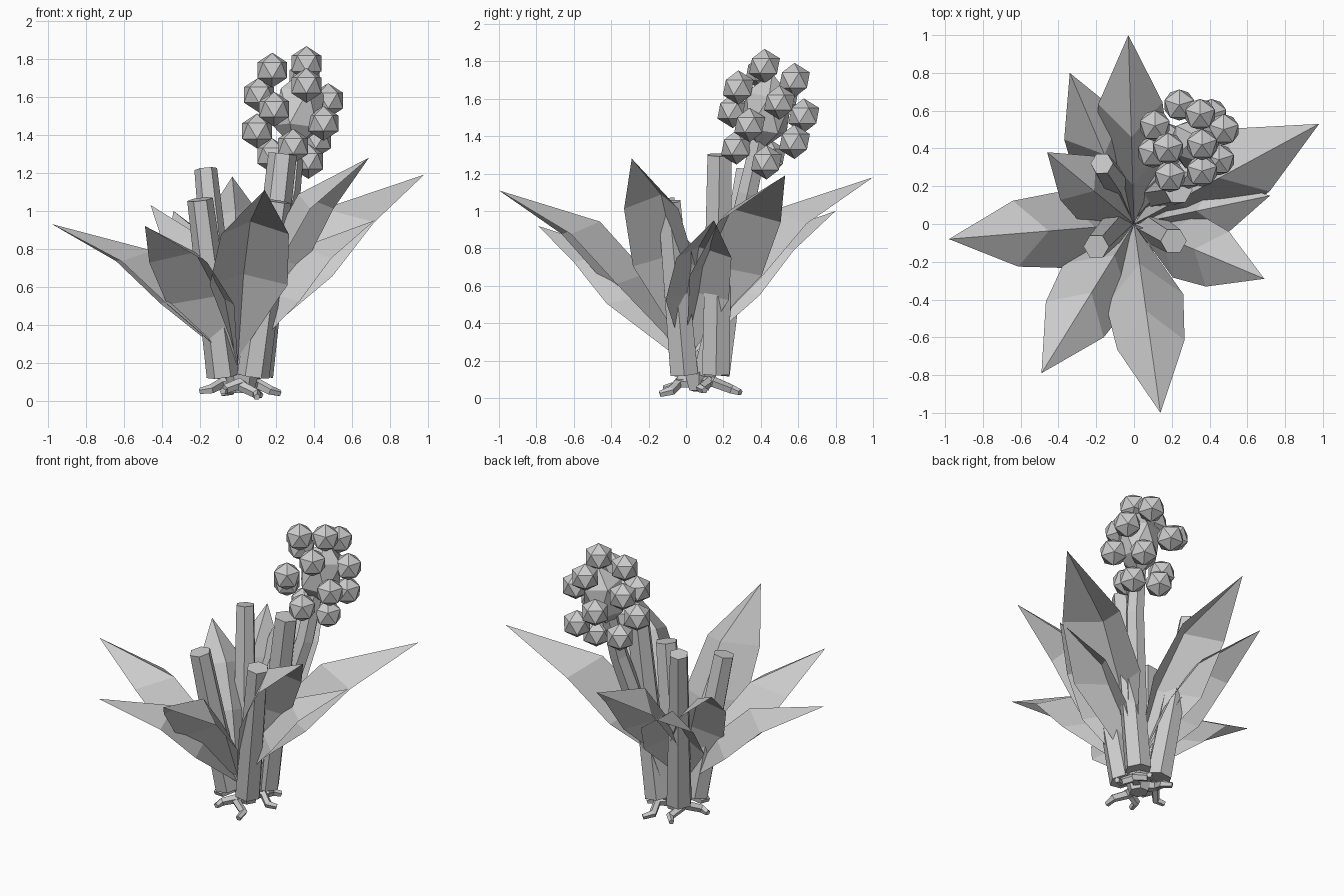
import bpy, bmesh, math
from mathutils import Vector

cube = bpy.data.objects.get("Cube")
if cube:
    bpy.data.objects.remove(cube, do_unlink=True)

grey = bpy.data.materials.new("plain_grey")
grey.use_nodes = True
grey.diffuse_color = (0.6, 0.6, 0.6, 1)
grey.node_tree.nodes["Principled BSDF"].inputs["Base Color"].default_value = (0.6, 0.6, 0.6, 1)


def finish(name, bm):
    mesh = bpy.data.meshes.new(name)
    bm.to_mesh(mesh)
    bm.free()
    mesh.materials.append(grey)
    obj = bpy.data.objects.new(name, mesh)
    bpy.context.collection.objects.link(obj)
    return obj


def tube(bm, points, radii, sides=6):
    """Flat-sided closed tube through points."""
    pts = [Vector(p) for p in points]
    rings = []
    for i, p in enumerate(pts):
        along = (pts[min(i + 1, len(pts) - 1)] - pts[max(i - 1, 0)]).normalized()
        ref = Vector((1, 0, 0)) if abs(along.z) > 0.7 else Vector((0, 0, 1))
        u = (ref - along * ref.dot(along)).normalized()
        v = along.cross(u)
        turn = [math.tau * k / sides for k in range(sides)]
        rings.append([bm.verts.new(p + radii[i] * (u * math.cos(a) + v * math.sin(a))) for a in turn])
    for low, high in zip(rings, rings[1:]):
        for k in range(sides):
            n = (k + 1) % sides
            bm.faces.new((low[k], low[n], high[n], high[k]))
    bm.faces.new(rings[0][::-1])
    bm.faces.new(rings[-1])


# Leaves: ridged sheets reaching outward, given by tip and half width
def leaf(name, tip, width):
    bm = bmesh.new()
    reach, top = math.hypot(tip[0], tip[1]), tip[2]
    out = Vector((tip[0], tip[1], 0)) / reach
    side = Vector((-out.y, out.x, 0))

    def point(r, z, s=0):
        return bm.verts.new(out * r * reach + side * s * width + Vector((0, 0, z * top)))

    base = point(0, 0.2)
    lower = [point(0.4, 0.55, -1.15), point(0.21, 0.6), point(0.4, 0.55, 1.15)]
    upper = [point(0.64, 0.79, -1), point(0.46, 0.85), point(0.64, 0.79, 1)]
    end = point(1, 1)
    for i in (0, 1):
        bm.faces.new((base, lower[i], lower[i + 1]))
        bm.faces.new((lower[i], upper[i], upper[i + 1], lower[i + 1]))
        bm.faces.new((upper[i], end, upper[i + 1]))
    finish(name, bm)


leaves = [
    ((0.98, 0.53, 1.19), 0.19), ((-0.03, 1.0, 1.18), 0.17),
    ((-0.34, 0.80, 1.0), 0.165), ((-0.46, 0.38, 1.03), 0.15),
    ((-0.98, -0.08, 0.93), 0.175), ((-0.49, -0.79, 0.92), 0.18),
    ((0.14, -1.0, 1.11), 0.18), ((0.69, -0.29, 1.28), 0.158),
    ((0.72, 0.15, 0.95), 0.15)]
for i, (tip, width) in enumerate(leaves):
    leaf(f"leaf_{i + 1}", tip, width)

# Cut stalks: tapered six-sided stems, given by foot, top and top radius
stalks = [
    ((-0.08, 0.01, 0.13), (-0.2, -0.12, 1.06), 0.068), ((0.08, -0.01, 0.13), (0.21, -0.09, 1.05), 0.07),
    ((0.1, 0.16, 0.13), (0.235, 0.18, 1.3), 0.075), ((-0.06, 0.16, 0.13), (-0.17, 0.32, 1.22), 0.06)]
for i, (foot, top, radius) in enumerate(stalks):
    bm = bmesh.new()
    tube(bm, (foot, top), (0.085, radius))
    finish(f"cut_stalk_{i + 1}", bm)

# Flower stem and its swollen core
bm = bmesh.new()
tube(bm, ((0.05, 0.1, 0.13), (0.27, 0.33, 1.1), (0.31, 0.42, 1.5)), (0.07, 0.06, 0.05))
finish("flower_stem", bm)
bm = bmesh.new()
bmesh.ops.create_icosphere(bm, subdivisions=1, radius=0.145)
bmesh.ops.scale(bm, vec=(1, 1, 1.45), verts=bm.verts)
core = finish("flower_core", bm)
core.location = (0.32, 0.43, 1.53)
core.rotation_euler = (-0.15, 0.1, 0)

# Berries around the core
berries = [
    (0.36, 0.42, 1.775), (0.18, 0.4, 1.74), (0.36, 0.28, 1.66), (0.11, 0.52, 1.61),
    (0.19, 0.25, 1.535), (0.475, 0.5, 1.58), (0.45, 0.34, 1.46), (0.1, 0.38, 1.42),
    (0.29, 0.27, 1.34), (0.37, 0.43, 1.26), (0.24, 0.63, 1.51), (0.41, 0.58, 1.37),
    (0.18, 0.45, 1.29), (0.35, 0.58, 1.7)]
for i, spot in enumerate(berries):
    bm = bmesh.new()
    bmesh.ops.create_icosphere(bm, subdivisions=1, radius=0.092)
    berry = finish(f"berry_{i + 1}", bm)
    berry.location = spot
    berry.rotation_euler = (0, 0, math.pi / 10)

# Root crown and kinked roots
bm = bmesh.new()
tube(bm, ((0.02, 0.07, 0.04), (0.02, 0.07, 0.14)), (0.06, 0.09))
finish("root_crown", bm)
bm = bmesh.new()
centre = Vector((0.02, 0.07, 0.09))
root_tips = [(-0.2, 0.05, 0.05), (0.22, 0.1, 0.04), (0.1, -0.14, 0.02),
             (-0.08, -0.12, 0.05), (0.12, 0.29, 0.03), (-0.08, 0.27, 0.04)]
for i, tip in enumerate(root_tips):
    reach = Vector(tip) - centre
    kink = Vector((-reach.y, reach.x, 0)) * (0.2 if i % 2 else -0.2)
    tube(bm, (centre + reach * 0.1, centre + reach * 0.45 + kink + Vector((0, 0, 0.02)),
              centre + reach * 0.75 - kink * 0.4, tip), (0.032, 0.03, 0.026, 0.018), 5)
finish("roots", bm)
